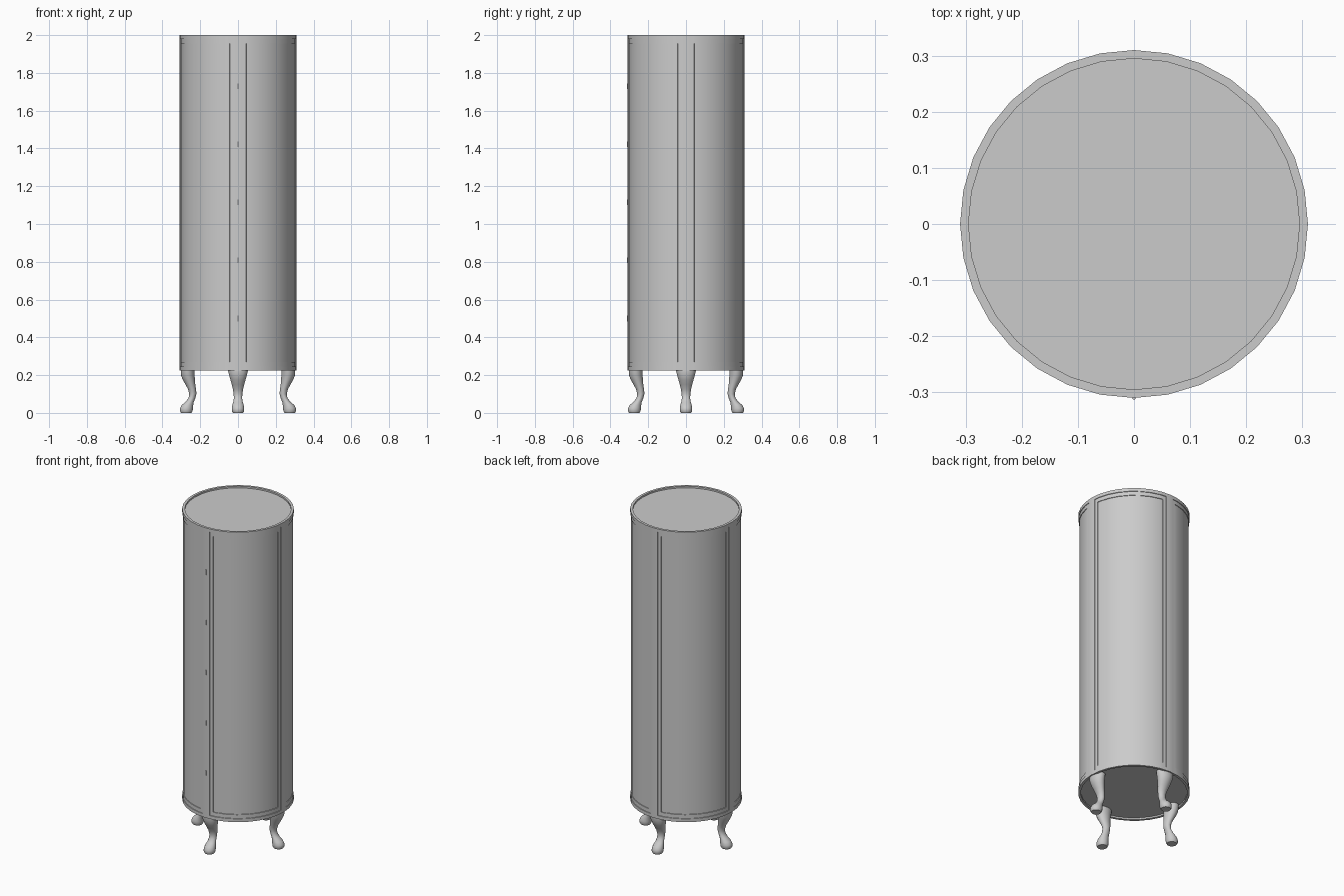
import bpy, bmesh
from math import sin, cos, pi, radians, degrees

if "Cube" in bpy.data.objects:
    bpy.data.objects.remove(bpy.data.objects["Cube"])

R, Z0, Z1 = 0.31, 0.225, 2.0
SIDES = 32


def finish(bm, name, angle=30):
    bmesh.ops.recalc_face_normals(bm, faces=bm.faces)
    me = bpy.data.meshes.new(name)
    bm.to_mesh(me)
    bm.free()
    ob = bpy.data.objects.new(name, me)
    bpy.context.collection.objects.link(ob)
    bpy.ops.object.select_all(action='DESELECT')
    ob.select_set(True)
    bpy.context.view_layer.objects.active = ob
    bpy.ops.object.shade_smooth_by_angle(angle=radians(angle))
    return ob


def bridge(bm, a, b):
    n = len(a)
    for i in range(n):
        bm.faces.new((a[i], a[(i + 1) % n], b[(i + 1) % n], b[i]))


def on_polygon(deg, r):
    # keep every point on the 32-sided outline
    half = 180 / SIDES
    k = cos(radians(half)) / cos(radians(deg % (2 * half) - half))
    a = radians(deg)
    return r * k * cos(a), r * k * sin(a)


# Drum body: four curved panels, each stepped in twice from its frame
DEPTH = [0, 0, 0.003, 0.003, 0.006]
edge = [0, 4.4, 4.6, 8.2, 8.4]                    # degrees from the stile centre
mids = [11.25 * k for k in range(1, 8)]
quarter = [(a, i) for i, a in enumerate(edge)] + [(a, 4) for a in mids]
quarter += [(90 - a, i) for i, a in reversed(list(enumerate(edge))) if i]
columns = [(q * 90 + a, i) for q in range(4) for a, i in quarter]
rise = [0, 0.020, 0.021, 0.044, 0.045]
rows = [(Z0 + h, i) for i, h in enumerate(rise)]
rows += [(Z1 - h, i) for i, h in reversed(list(enumerate(rise)))]

bm = bmesh.new()


def ring(z, level=0, r=R):
    return [bm.verts.new((*on_polygon(a, r - DEPTH[min(i, level)]), z)) for a, i in columns]


rings = [ring(z, i) for z, i in rows]
rings.insert(0, ring(Z0, r=0.295))                # lower rim
rings.insert(0, ring(Z0 + 0.01, r=0.295))
rings.append(ring(Z1, r=0.295))                   # upper rim
rings.append(ring(Z1 - 0.01, r=0.295))
for lo, hi in zip(rings, rings[1:]):
    bridge(bm, lo, hi)
bm.faces.new(rings[0])
bm.faces.new(rings[-1])
finish(bm, "cabinet_body")

# Cabriole legs: height, distance out, half depth, half width
LEG = [(0.240, 0.266, 0.037, 0.054), (0.222, 0.266, 0.037, 0.052),
       (0.200, 0.266, 0.036, 0.047), (0.175, 0.260, 0.032, 0.040),
       (0.150, 0.252, 0.026, 0.033), (0.125, 0.243, 0.021, 0.027),
       (0.100, 0.239, 0.019, 0.023), (0.078, 0.244, 0.018, 0.022),
       (0.058, 0.256, 0.022, 0.025), (0.042, 0.267, 0.030, 0.030),
       (0.025, 0.273, 0.034, 0.033), (0.010, 0.274, 0.034, 0.033),
       (0.000, 0.274, 0.028, 0.027)]
for q, name in enumerate(("right_leg", "back_leg", "left_leg", "front_leg")):
    c, s = cos(q * pi / 2), sin(q * pi / 2)
    bm = bmesh.new()
    rs = []
    for z, out, hr, hw in LEG:
        loop = []
        for k in range(20):
            t = 2 * pi * k / 20
            u, v = out + hr * cos(t), hw * sin(t)
            loop.append(bm.verts.new((u * c - v * s, u * s + v * c, z)))
        rs.append(loop)
    for a, b in zip(rs, rs[1:]):
        bridge(bm, a, b)
    bm.faces.new(rs[0])
    bm.faces.new(rs[-1])
    finish(bm, name, 50)

# Small catches down the front stile
for k in range(5):
    bm = bmesh.new()
    bmesh.ops.create_cone(bm, cap_ends=True, segments=10, radius1=0.004, radius2=0.004, depth=0.03)
    bmesh.ops.translate(bm, verts=bm.verts, vec=(0, -0.309, 0.5 + 0.3075 * k))
    finish(bm, "front_catch_%d" % (k + 1))
